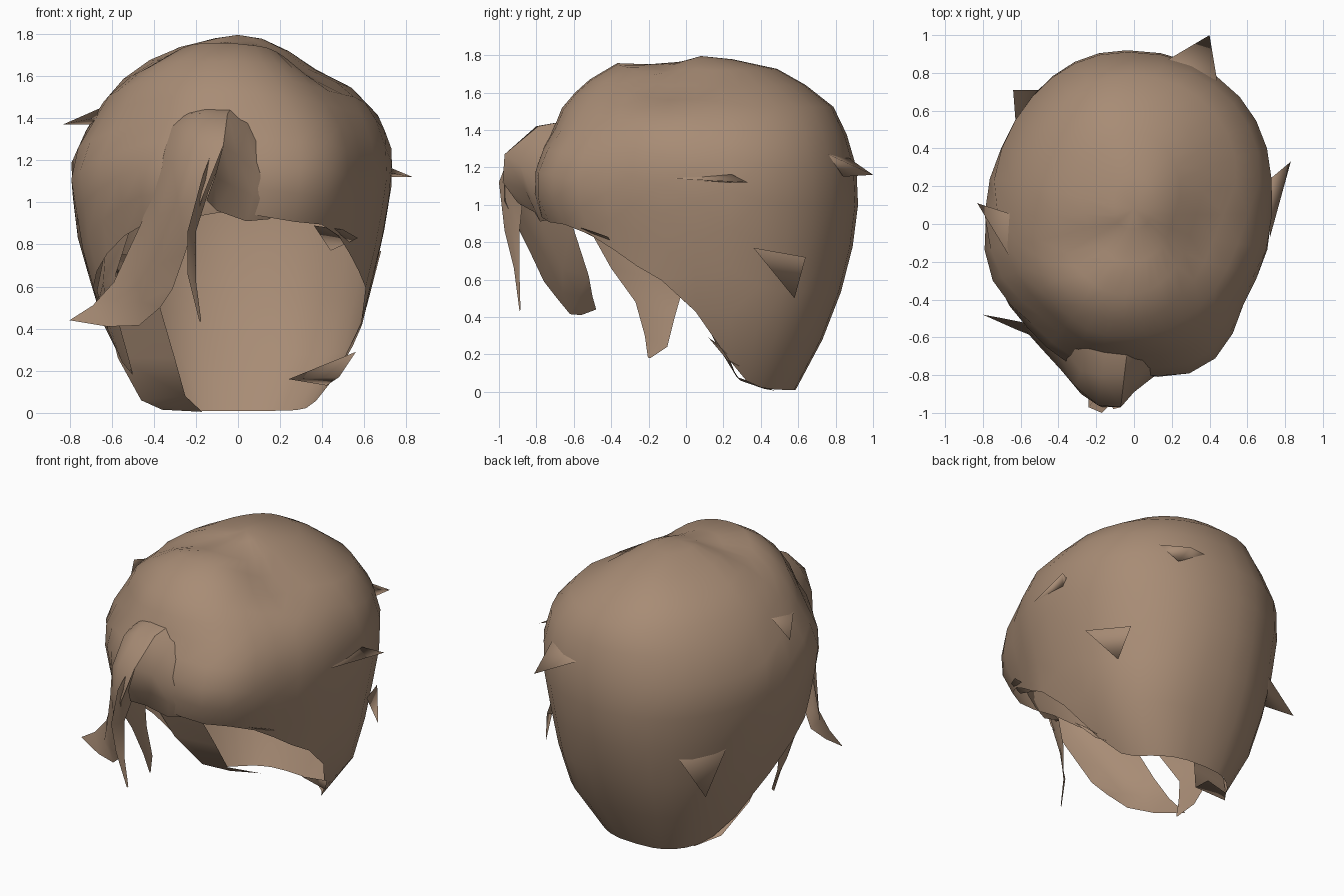
import bpy, math

hair = bpy.data.materials.new("light brown hair")
hair.diffuse_color = (0.39, 0.262, 0.178, 1)


def make(name, verts, faces):
    me = bpy.data.meshes.new(name)
    me.from_pydata(verts, [], faces)
    me.materials.append(hair)
    me.validate()
    for p in me.polygons:
        p.use_smooth = True
    ob = bpy.data.objects.new(name, me)
    bpy.context.collection.objects.link(ob)
    return ob


def lerp_table(table, k):
    """Linear lookup in rows of (key, value, value...), keys ascending."""
    k = min(max(k, table[0][0]), table[-1][0])
    for a, b in zip(table, table[1:]):
        if k <= b[0]:
            t = (k - a[0]) / (b[0] - a[0])
            return [p + (q - p) * t for p, q in zip(a[1:], b[1:])]


def loft(name, rows):
    """Sheet through rows of points."""
    n = len(rows[0])
    verts = [p for r in rows for p in r]
    faces = [(i * n + j, (i + 1) * n + j, (i + 1) * n + j + 1, i * n + j + 1)
             for i in range(len(rows) - 1) for j in range(n - 1)]
    return make(name, verts, faces)


def bump(*terms):
    """Gaussian falloff from (offset, width) pairs."""
    return math.exp(-sum((d / w) ** 2 for d, w in terms))


# Scalp shell: height, x min, x max, y min, y max
SECTION = [(0.0, -.44, .33, -.62, .58), (.15, -.53, .43, -.66, .67),
           (.28, -.60, .54, -.68, .73), (.5, -.67, .60, -.7, .82),
           (.83, -.765, .68, -.73, .905), (1.0, -.785, .71, -.80, .92),
           (1.14, -.81, .73, -.81, .92), (1.27, -.77, .72, -.78, .90),
           (1.4, -.69, .67, -.71, .85), (1.55, -.60, .53, -.65, .775),
           (1.68, -.42, .32, -.50, .58), (1.735, -.30, .23, -.33, .47),
           (1.775, -.15, .13, -.14, .27), (1.795, -.02, .02, .05, .12)]
# Hem height by angle from the back
RIM = [(0, .01), (32, .01), (50, .015), (62, .03), (72, .08), (82, .22), (90, .43),
       (97, .57), (115, .69), (128, .79), (142, .89), (160, .91), (180, .96)]
CY, COLS, ROWS = 0.05, 32, 11


def shell_point(az, z):
    x0, x1, y0, y1 = lerp_table(SECTION, z)
    e = 2 / (2.15 + .55 * max(0, 1 - z / .8))
    s, c = math.sin(az), math.cos(az)
    px = (x0 + x1) / 2 + math.copysign(abs(s) ** e, s) * (x1 - x0) / 2
    py = CY + math.copysign(abs(c) ** e, c) * (y1 - CY if c > 0 else CY - y0)
    # back leans to one side; fringe is full on one side, flatter on the other
    px += .09 * max(0, py) * abs(s)
    f = (1 + .08 * bump((px - .32, .2), (py + .65, .3), (z - 1.1, .25))
         - .05 * bump((px + .55, .2), (py + .55, .2))
         - .05 * bump((px - .62, .2), (py + .38, .2)))
    px, py = px * f, py * f
    # crown hump and parting hollows
    z += .04 * bump((px + .1, .3), (py + .33, .11))
    z -= .045 * bump((px + .05, .4), (py + .11, .10))
    z -= .05 * bump((px - .36, .14), (py + .1, .35)) * (z > 1.3)
    return (px, py, z)


verts, faces = [(0, .08, 1.795)], []
for r in range(1, ROWS + 1):
    t = r / ROWS
    drop = (1 - math.cos(t * math.pi / 2)) * .75 + .25 * t ** 2
    for k in range(COLS):
        az = 2 * math.pi * k / COLS
        deg = math.degrees(az)
        rim = lerp_table(RIM, min(deg, 360 - deg))[0]
        verts.append(shell_point(az, 1.795 - (1.795 - rim) * drop))
for k in range(COLS):
    n = (k + 1) % COLS
    faces.append((0, 1 + n, 1 + k))
    for r in range(ROWS - 1):
        a, b = 1 + r * COLS, 1 + (r + 1) * COLS
        faces.append((a + k, a + n, b + n, b + k))
make("scalp_hair", verts, faces)

# Forelock: rises off the fringe and sweeps down to one side
loft("swept_forelock", [
    [(-.34, -.56, 1.36), (-.25, -.62, 1.425), (-.15, -.63, 1.45), (-.03, -.63, 1.45)],
    [(-.37, -.66, 1.23), (-.28, -.78, 1.36), (-.17, -.80, 1.42), (-.05, -.79, 1.42)],
    [(-.41, -.66, 1.05), (-.31, -.86, 1.18), (-.19, -.96, 1.26), (-.07, -.97, 1.27)],
    [(-.46, -.61, .90), (-.38, -.78, .93), (-.28, -.90, .97), (-.17, -.97, 1.02)],
    [(-.59, -.52, .62), (-.49, -.66, .66), (-.38, -.74, .70), (-.25, -.84, .76)],
    [(-.69, -.50, .51), (-.57, -.57, .51), (-.46, -.66, .53), (-.31, -.76, .59)],
    [(-.80, -.48, .44), (-.62, -.56, .41), (-.47, -.62, .415), (-.37, -.69, .50)]])

# Hollow side of the forelock, blending back into the fringe
loft("forelock_side", [
    [(-.03, -.63, 1.45), (.05, -.65, 1.41), (.12, -.66, 1.34), (.20, -.62, 1.28)],
    [(-.05, -.79, 1.42), (.04, -.78, 1.35), (.12, -.75, 1.25), (.24, -.67, 1.16)],
    [(-.07, -.97, 1.27), (.00, -.89, 1.22), (.09, -.82, 1.14), (.24, -.70, 1.04)],
    [(-.11, -.98, 1.12), (-.03, -.86, 1.08), (.07, -.82, 1.03), (.22, -.72, .98)],
    [(-.15, -.90, 1.01), (-.10, -.81, .96), (.04, -.78, .91), (.15, -.73, .92)]])

# Thin strand hanging from the forelock
loft("thin_strand", [
    [(-.12, -.95, 1.25), (-.09, -.93, 1.25), (-.06, -.88, 1.25)],
    [(-.17, -1.0, 1.12), (-.15, -.96, 1.1), (-.14, -.87, 1.05)],
    [(-.24, -.97, .86), (-.21, -.93, .86), (-.20, -.89, .86)],
    [(-.24, -.92, .66), (-.22, -.91, .65), (-.20, -.89, .63)],
    [(-.185, -.89, .44), (-.18, -.89, .43), (-.175, -.885, .44)]])

# Side lock in front of the ear
loft("side_lock", [
    [(-.50, -.54, .91), (-.63, -.28, .78), (-.67, .02, .58)],
    [(-.58, -.40, .66), (-.64, -.22, .62), (-.66, -.02, .54)],
    [(-.58, -.27, .48), (-.62, -.16, .44), (-.62, -.06, .40)],
    [(-.53, -.22, .30), (-.54, -.16, .27), (-.55, -.10, .24)],
    [(-.50, -.205, .19), (-.50, -.20, .18), (-.50, -.19, .18)]])

# Lock turned inward along the lower left hem
loft("inner_nape_lock", [
    [(-.63, .04, .50), (-.37, .10, .50)],
    [(-.57, .16, .26), (-.30, .20, .26)],
    [(-.46, .29, .06), (-.25, .27, .08)],
    [(-.36, .42, .015), (-.17, .48, .005)]])


def spike(name, a, b, c, tip):
    """Stray tuft: a three-sided point."""
    make(name, [a, b, c, tip], [(0, 1, 3), (1, 2, 3), (2, 0, 3)])


spike("left_tuft", (-.58, .03, 1.48), (-.63, -.22, 1.41), (-.69, .0, 1.37), (-.83, .11, 1.37))
spike("right_tuft", (.72, -.07, 1.14), (.71, .23, 1.17), (.72, .2, 1.12), (.83, .33, 1.12))
spike("back_tuft", (.18, .87, 1.25), (.44, .76, 1.27), (.36, .84, 1.15), (.40, 1.0, 1.16))
spike("back_left_tuft", (-.42, .71, .74), (-.62, .45, .76), (-.52, .58, .60), (-.64, .71, .52))
spike("back_right_tuft", (.68, .36, .77), (.56, .64, .72), (.62, .50, .65), (.61, .58, .50))
spike("fringe_tip", (.36, -.62, .89), (.57, -.42, .83), (.50, -.54, .87), (.44, -.38, .77))
spike("nape_tip", (.56, .12, .29), (.48, .22, .17), (.42, .30, .13), (.24, .31, .16))
